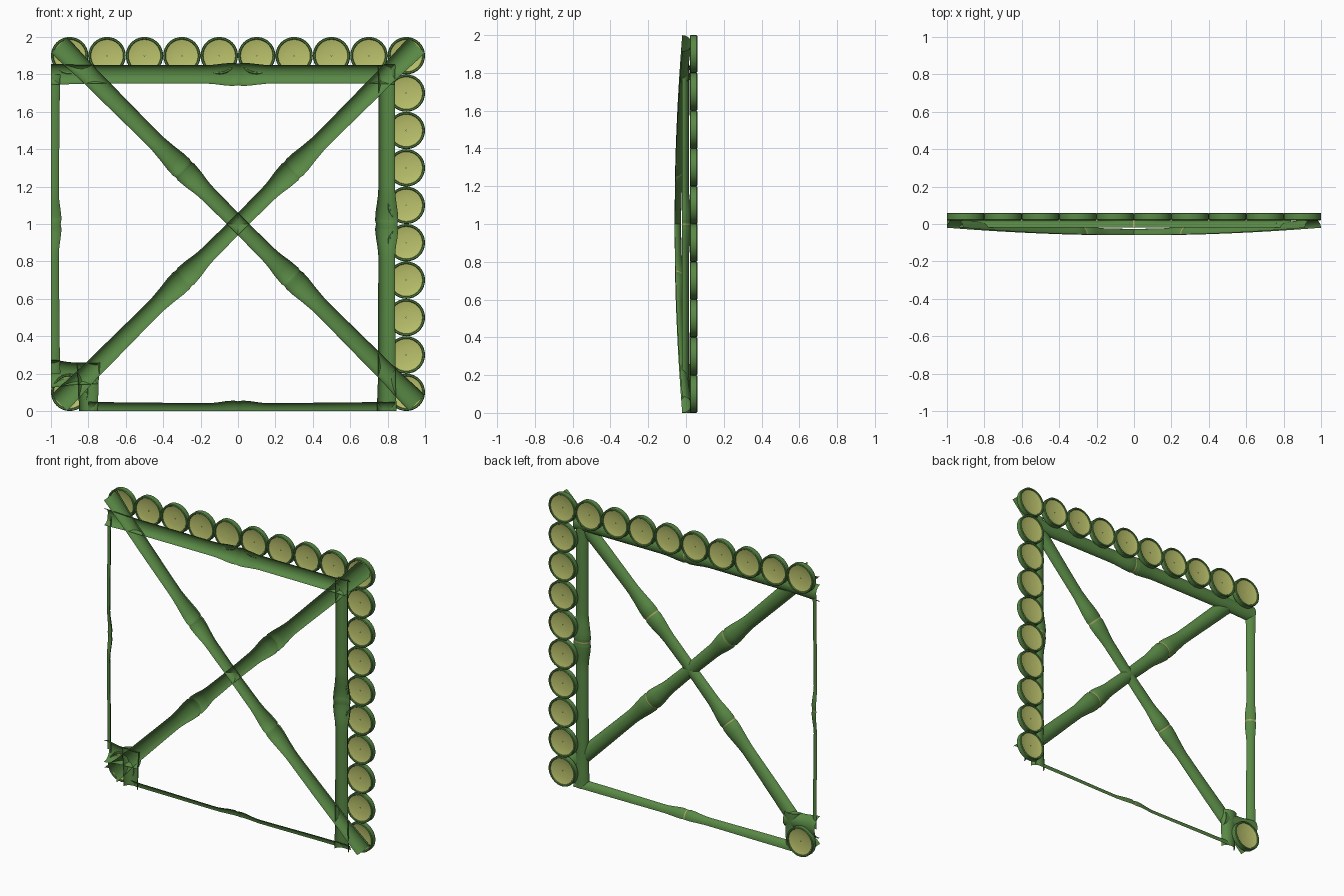
import bpy, bmesh, math
from mathutils import Vector

if "Cube" in bpy.data.objects:
    bpy.data.objects.remove(bpy.data.objects["Cube"])

def material(name, col):
    m = bpy.data.materials.new(name)
    m.diffuse_color = (*col, 1)
    m.use_nodes = True
    m.node_tree.nodes["Principled BSDF"].inputs["Base Color"].default_value = m.diffuse_color
    return m

GREEN = material("bamboo_green", (0.1, 0.25, 0.06))
PITH = material("bamboo_pith", (0.5, 0.54, 0.15))
SEAM = material("node_seam", (0.42, 0.40, 0.12))

def surface(name, rows, mat, closed=False):
    """Skin a list of equal-length point rows."""
    bm = bmesh.new()
    vs = [[bm.verts.new(p) for p in r] for r in rows]
    for a, b in zip(vs, vs[1:]):
        n = len(a)
        for i in range(n if closed else n - 1):
            j = (i + 1) % n
            bm.faces.new((a[i], a[j], b[j], b[i]))
    bmesh.ops.remove_doubles(bm, verts=bm.verts, dist=1e-5)
    bmesh.ops.recalc_face_normals(bm, faces=bm.faces)
    me = bpy.data.meshes.new(name)
    bm.to_mesh(me)
    bm.free()
    me.materials.append(mat)
    ob = bpy.data.objects.new(name, me)
    bpy.context.collection.objects.link(ob)
    bpy.context.view_layer.objects.active = ob
    ob.select_set(True)
    bpy.ops.object.shade_smooth_by_angle(angle=math.radians(40))
    ob.select_set(False)
    return ob

def radius_at(prof, t):
    for (t0, r0), (t1, r1) in zip(prof, prof[1:]):
        if t <= t1:
            k = (t - t0) / (t1 - t0)
            k = k * k * (3 - 2 * k)
            return r0 + (r1 - r0) * k
    return prof[-1][1]

def cane(name, p0, p1, prof, nodes=(), side=None, quarter=False, y_of=lambda t: -0.02):
    """Split cane: an open shell, rounded towards the back (+y)."""
    p0, p1 = Vector(p0), Vector(p1)
    d = (p1 - p0).normalized()
    side = Vector(side) if side else Vector((d.z, 0, -d.x))
    span = math.pi / 2 if quarter else math.pi

    def ring(t, extra=0):
        r = radius_at(prof, t) + extra
        c = p0.lerp(p1, t)
        c.y = y_of(t)
        n = 8 if quarter else 16
        return [c + side * r * math.cos(span * i / n)
                + Vector((0, 0.8 * r * math.sin(span * i / n), 0)) for i in range(n + 1)]

    ts = sorted({i / 40 for i in range(41)} | {p[0] for p in prof})
    surface(name, [ring(t) for t in ts], GREEN)
    L = (p1 - p0).length
    for k, t in enumerate(nodes):
        surface(f"{name}_seam_{k}", [ring(t - .004 / L, .001), ring(t + .004 / L, .001)], SEAM)

# straight rails with one swollen node in the middle
RAIL = [(0, .054), (.08, .051), (.40, .046), (.485, .06), (.5, .055), (.515, .06), (.60, .046),
        (.92, .051), (1, .054)]
SLIM = [(t, r - .004) for t, r in RAIL]
cane("top_rail", (-1, 0, 1.8), (.84, 0, 1.8),
     [(0, .056), (.1, .05), (.45, .049), (.53, .062), (.543, .057), (.556, .062), (.64, .049),
      (.95, .05), (1, .054)], [.543])
cane("right_rail", (.795, 0, 0), (.795, 0, 1.85),
     [(0, .052), (.12, .046), (.45, .045), (.527, .062), (.54, .057), (.553, .062), (.64, .045),
      (.93, .044), (1, .046)], [.54])
cane("bottom_rail", (-.8, 0, 0), (.84, 0, 0),
     [(t * .976, r) for t, r in SLIM[:-1]] + [(1, .048)], [.488], side=(0, 0, 1), quarter=True)
cane("left_rail", (-1, 0, .2), (-1, 0, 1.8), SLIM, [.5], side=(1, 0, 0), quarter=True)

# short rail stubs around the lower left corner
STUB = [(0, .074), (.5, .06), (1, .056)]
cane("corner_stub_level", (-1, 0, .2), (-.75, 0, .2), STUB)
cane("corner_stub_upright", (-.8, 0, .26), (-.8, 0, 0), [(0, .062), (.5, .054), (1, .05)])

# diagonal braces, bowed towards the front
half = [(0, .042), (.17, .045), (.292, .063), (.304, .057), (.316, .063), (.46, .046),
        (.8, .05), (1, .06)]
BRACE = [(.5 - s / 2, r) for s, r in reversed(half[1:])] + [(.5 + s / 2, r) for s, r in half]
bow = lambda t: -0.06 + 0.04 * (2 * t - 1) ** 2
for name, s in (("rising_brace", 1), ("falling_brace", -1)):
    e = .957 * s
    cane(name, (-.957, 0, 1 - e), (.957, 0, 1 + e), BRACE, [.348, .652], y_of=bow)

# cane ends: green ring with dished pith on both faces
def lathe(name, prof, cx, cz, mat):
    n = 32
    rows = [[Vector((cx + r * math.cos(2 * math.pi * i / n), y, cz + r * math.sin(2 * math.pi * i / n)))
             for i in range(n)] for r, y in prof]
    return surface(name, rows, mat, closed=True)

spots = [(-.9 + .2 * i, 1.9) for i in range(10)] + [(.9, .1 + .2 * i) for i in range(9)] + [(-.9, .1)]
for i, (x, z) in enumerate(spots):
    lathe(f"cane_end_ring_{i}", [(.086, .026), (.089, .021), (.096, .02), (.1, .024), (.1, .056),
                                 (.096, .06), (.089, .059), (.086, .054), (.086, .026)], x, z, GREEN)
    for face, y, s in (("front", .026, 1), ("back", .054, -1)):
        lathe(f"cane_end_pith_{face}_{i}", [(.086, y), (.07, y + .004 * s), (.04, y + .008 * s),
                                            (.002, y + .009 * s)], x, z, PITH)
